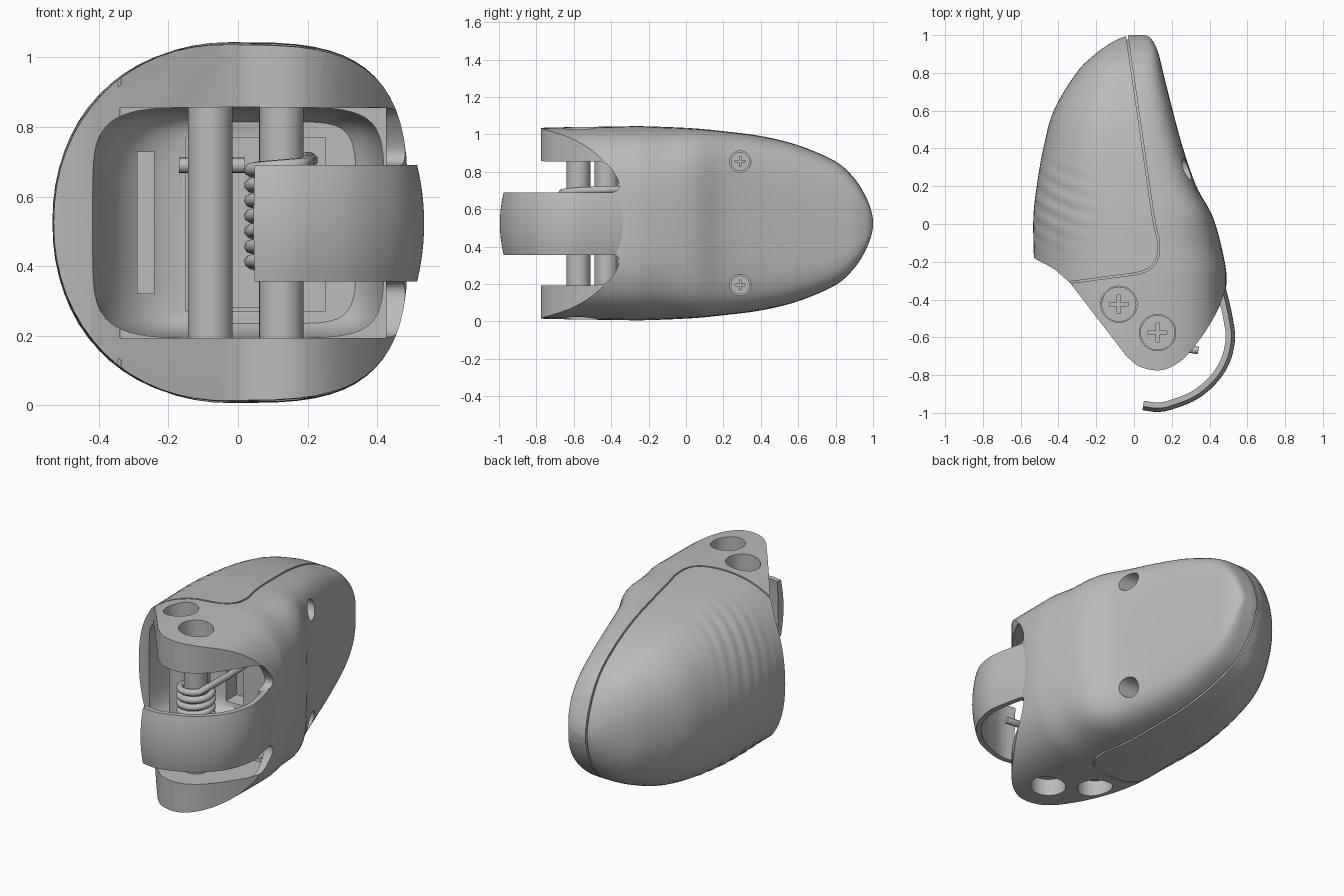
import bpy, bmesh, math
from mathutils import Vector

cube = bpy.data.objects.get("Cube")
if cube:
    bpy.data.objects.remove(cube, do_unlink=True)

grey = bpy.data.materials.new("light grey")
grey.use_nodes = True
grey.diffuse_color = (.5, .5, .5, 1)
grey.node_tree.nodes["Principled BSDF"].inputs["Base Color"].default_value = (.5, .5, .5, 1)
MID = .525  # height of the symmetry plane


def make(name, verts, faces):
    mesh = bpy.data.meshes.new(name)
    bm = bmesh.new()
    vs = [bm.verts.new(v) for v in verts]
    for f in faces:
        bm.faces.new([vs[i] for i in f])
    bmesh.ops.recalc_face_normals(bm, faces=bm.faces)
    bm.to_mesh(mesh)
    bm.free()
    mesh.materials.append(grey)
    obj = bpy.data.objects.new(name, mesh)
    bpy.context.collection.objects.link(obj)
    return obj


def loft(name, rings):
    n, m = len(rings[0]), len(rings)
    faces = [(i * n + j, i * n + (j + 1) % n, (i + 1) * n + (j + 1) % n, (i + 1) * n + j)
             for i in range(m - 1) for j in range(n)]
    faces += [list(range(n)), list(range((m - 1) * n, m * n))]
    return make(name, [v for r in rings for v in r], faces)


def prism(name, pts, lo, hi, axis="z"):
    place = {"z": lambda a, b, c: (a, b, c), "x": lambda a, b, c: (c, a, b)}[axis]
    return loft(name, [[place(a, b, c) for a, b in pts] for c in (lo, hi)])


def box(name, x, y, z):
    return prism(name, [(x[0], y[0]), (x[1], y[0]), (x[1], y[1]), (x[0], y[1])], *z)


def rod(name, a, b, r, lo, hi, axis="z", n=40):
    ang = [math.tau * i / n for i in range(n)]
    return prism(name, [(a + r * math.cos(t), b + r * math.sin(t)) for t in ang], lo, hi, axis)


def boolean(obj, cutter, op="DIFFERENCE"):
    mod = obj.modifiers.new("cut", "BOOLEAN")
    mod.operation, mod.solver, mod.object = op, "EXACT", cutter
    bpy.context.view_layer.objects.active = obj
    bpy.ops.object.modifier_apply(modifier=mod.name)
    bpy.data.objects.remove(cutter, do_unlink=True)


def spline(points, steps):
    p = [Vector(q) for q in points]
    p = [p[0] * 2 - p[1]] + p + [p[-1] * 2 - p[-2]]
    out = []
    for a, b, c, d in zip(p, p[1:], p[2:], p[3:]):
        for i in range(steps):
            t = i / steps
            out.append((b * 2 + (c - a) * t + (a * 2 - b * 5 + c * 4 - d) * t * t
                        + (b * 3 - a - c * 3 + d) * t ** 3) / 2)
    return out + [p[-2]]


def normals(path):
    out = []
    for i in range(len(path)):
        d = path[min(i + 1, len(path) - 1)] - path[max(i - 1, 0)]
        out.append(Vector((d.y, -d.x)).normalized())
    return out


def section(s, left_power, right_power, n=64):
    y, left, right, h = s
    ring, mid, half = [], (left + right) / 2, (right - left) / 2
    for i in range(n):
        t = math.tau * i / n
        c, q = math.cos(t), math.sin(t)
        e = 2 / (right_power if c > 0 else left_power)
        ring.append((mid + math.copysign(half * abs(c) ** e, c), y,
                     MID + math.copysign(h * abs(q) ** e, q)))
    return ring


def ridged(p):
    # Shallow finger ridges on the grip side
    x, y, z = p
    if x < -.1 and -.2 < y < .4:
        q = (z - MID) * 2
        fade = math.sin(math.pi * (y + .2) / .6) * min(1, (-.1 - x) * 4)
        x += .006 * fade * abs(q) * math.sin((y + .15 * q * q) * 75)
    return x, y, z


# Body hull: y, left edge, right edge, half height; the side face flattens to the back
stations = [(-.85, -.53, .49, .51), (-.35, -.53, .49, .518), (-.2, -.53, .48, .518),
            (.03, -.533, .42, .508), (.2, -.515, .33, .492), (.4, -.48, .26, .466),
            (.6, -.425, .205, .417), (.8, -.305, .155, .33), (.9, -.205, .13, .24),
            (.96, -.12, .105, .145), (.99, -.055, .08, .068), (1, -.02, .06, .02)]
hull = []
for s in spline(stations, 13):
    flat = min(1, max(0, (s[0] + .15) / .35))
    hull.append([ridged(p) for p in section(s, 2.1, 3.3 + 1.5 * flat * flat * (3 - 2 * flat))])
body = loft("body", hull)

# Angled front outline
outline = [(-.8, -.18), (-.53, -.18), (-.42, -.24), (-.34, -.31)]
outline += [tuple(p) for p in spline([(-.04, -.7), (.03, -.755), (.13, -.775), (.21, -.75),
                                      (.29, -.685), (.39, -.55), (.46, -.42), (.49, -.32)], 5)]
boolean(body, prism("front_outline", outline + [(.8, -.3), (.8, 1.2), (-.8, 1.2)], -.2, 1.3),
        "INTERSECT")

# Seam groove between the grip cover and the housing
seam = spline([(-.05, 1.1), (-.035, .98), (.035, .5), (.1, .05), (.13, -.1), (.115, -.2),
               (.04, -.255), (-.12, -.28), (-.34, -.31), (-.46, -.33)], 6)
side = normals(seam)
ribbon = [p + n * .005 for p, n in zip(seam, side)]
ribbon += [p - n * .005 for p, n in zip(seam[::-1], side[::-1])]
groove = prism("groove", [tuple(p) for p in ribbon], -.2, 1.3)
core = loft("core", [[(x * .97, y * .98, MID + (z - MID) * .97) for x, y, z in r] for r in hull])
boolean(groove, core)
boolean(body, groove)

# Gap between the jaws, rounded hollow behind it, and the side slot for the lever
boolean(body, box("jaw_gap", (-.34, .425), (-1, -.3), (.193, .855)))
hollow = [(-1, -.42, .42, .332), (-.25, -.42, .42, .332), (-.1, -.39, .41, .33),
          (0, -.34, .39, .325), (.07, -.27, .365, .31), (.1, -.18, .34, .29)]
boolean(body, loft("hollow", [section(s, 5, 6) for s in hollow]))
upper = [tuple(p) for p in spline([(-.62, .855), (-.5, .855), (-.43, .845), (-.385, .795),
                                   (-.357, .735), (-.37, .7), (-.42, .685)], 6)]
lower = [(y, 2 * MID - z) for y, z in reversed(upper)]
boolean(body, prism("side_slot", [(-1, .855)] + upper + lower + [(-1, .195)], .2, 1, "x"))

# Recess and fittings on the back wall of the hollow
boolean(body, box("recess", (-.15, .25), (0, .2), (.27, .77)))
back_rib = box("back_rib", (-.29, -.24), (-.04, .12), (.32, .73))
cross_rod = rod("cross_rod", -.02, .69, .022, -.17, .02, "x", 16)
back_block = box("back_block", (-.02, .12), (.08, .25), (.28, .68))
parts = [body, back_rib, cross_rod, back_block]


def screw_head(name, a, b, r, lo, hi, axis, top):
    head = rod(name, a, b, r, lo, hi, axis)
    face, inner = (hi + .01, hi - .025) if top else (lo - .01, lo + .025)
    for u, v in ((.54, .1), (.1, .54)):
        cross = [(a + i * u * r, b + j * v * r) for i, j in ((-1, -1), (1, -1), (1, 1), (-1, 1))]
        boolean(head, prism("cross", cross, min(face, inner), max(face, inner), axis))
    parts.append(head)


# Two pins through the jaws with a deep-set screw head at each end
for name, x, y in (("rear", -.08, -.425), ("front", .125, -.575)):
    boolean(body, rod("hole", x, y, .096, .925, 1.3))
    boolean(body, rod("hole", x, y, .096, -.3, 2 * MID - .925))
    parts.append(rod(name + "_pin", x, y, .064, .14, .91))
    screw_head(name + "_top_screw", x, y, .092, .9, .94, "z", True)
    screw_head(name + "_bottom_screw", x, y, .092, .11, .15, "z", False)

# Housing screws in the flat side
for name, z in (("upper", .855), ("lower", .195)):
    boolean(body, rod("hole", .29, z, .057, .17, 1, "x", 32))
    screw_head(name + "_side_screw", .29, z, .05, .14, .185, "x", True)

# Curved lever with a crowned outer face
path = spline([(.465, -.27), (.492, -.36), (.523, -.5), (.535, -.61), (.508, -.73), (.443, -.835),
               (.335, -.927), (.2, -.982), (.12, -.995), (.045, -.985)], 5)
rings = []
row = [k / 6 for k in range(-6, 7)]
for p, n in zip(path, normals(path)):
    n = -n if n.dot(p - Vector((.1, -.5))) < 0 else n
    outer = [(p - n * .02 * v * v, v) for v in row]
    inner = [(p - n * (.042 + .008 * v * v), v) for v in reversed(row)]
    rings.append([(q.x, q.y, .523 + .167 * v) for q, v in outer + inner])
parts.append(loft("lever", rings))

# Torsion spring around the front pin: one leg reaches the lever, the other the hollow
turns, steps = 7, 24
coil = [(.34, -.67, .39), (.2, -.645, .385)]
for i in range(turns * steps + 1):
    t = math.tau * (i / steps - .12)
    coil.append((.125 + .088 * math.cos(t), -.575 + .088 * math.sin(t), .385 + .044 * i / steps))
coil += [(.2, -.56, .7), (.21, -.4, .705), (.2, .02, .71)]
curve = bpy.data.curves.new("spring", "CURVE")
curve.dimensions = "3D"
curve.bevel_depth, curve.bevel_resolution, curve.use_fill_caps = .02, 2, True
line = curve.splines.new("POLY")
line.points.add(len(coil) - 1)
for pt, co in zip(line.points, coil):
    pt.co = (*co, 1)
curve.materials.append(grey)
bpy.context.collection.objects.link(bpy.data.objects.new("spring", curve))

# Smooth shading with sharp edges kept
bpy.ops.object.select_all(action="DESELECT")
for part in parts:
    part.select_set(True)
bpy.context.view_layer.objects.active = body
bpy.ops.object.shade_smooth_by_angle(angle=math.radians(32))
